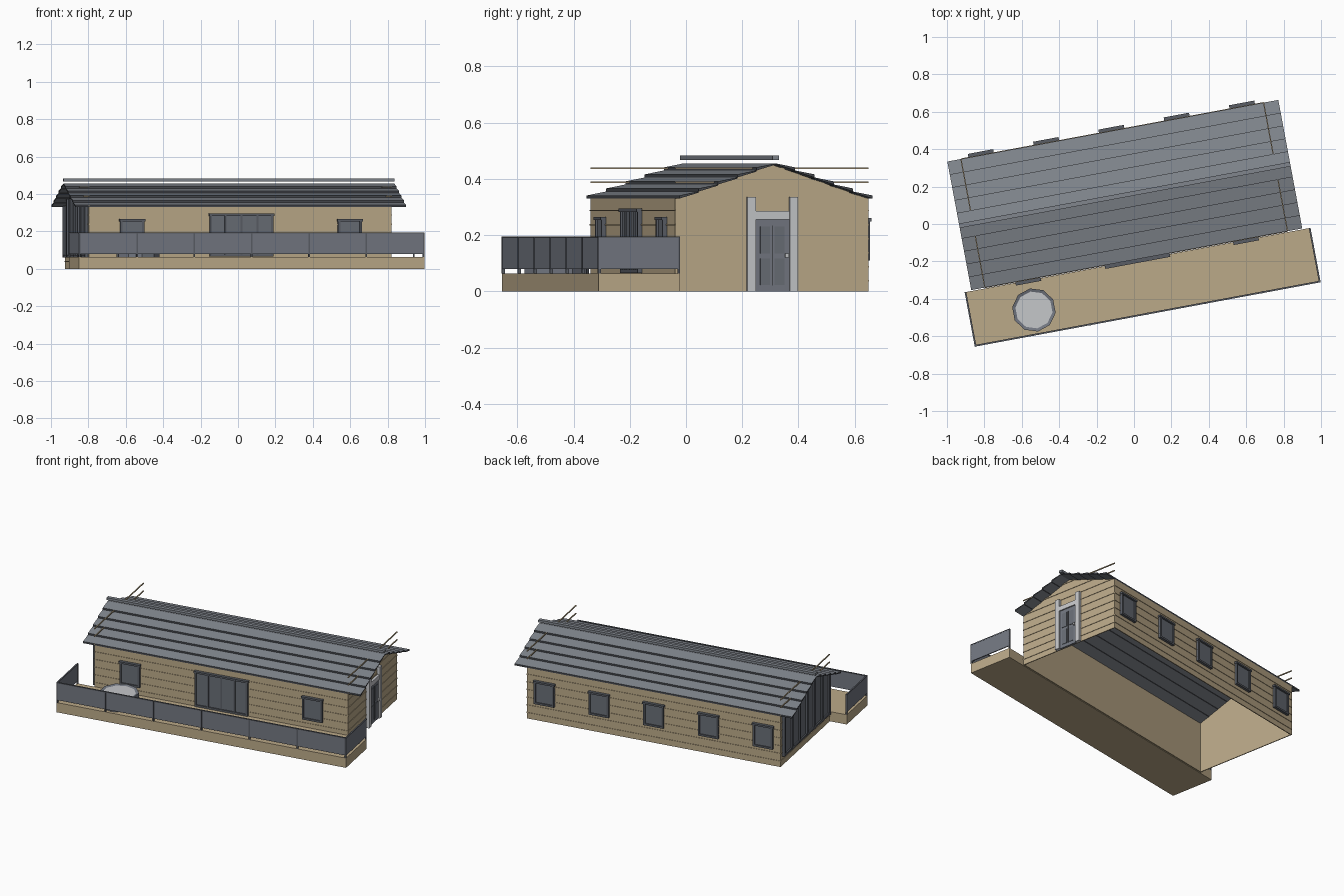
import bpy, bmesh, math

cube = bpy.data.objects.get("Cube")
if cube:
    bpy.data.objects.remove(cube, do_unlink=True)

TURN = math.radians(10.55)      # the whole building is turned on its plot
U0, U1 = -0.846, 0.80           # end walls
V0, V1 = -0.188, 0.511          # front and back walls
R0, R1 = -0.92, 0.88            # roof ends
VM = (V0 + V1) / 2
EAVE, RIDGE = 0.33, 0.455


def material(name, rgb):
    m = bpy.data.materials.new(name)
    m.use_nodes = True
    m.diffuse_color = (*rgb, 1)
    m.node_tree.nodes["Principled BSDF"].inputs["Base Color"].default_value = (*rgb, 1)
    return m


TAN = material("tan timber", (0.50, 0.40, 0.25))
SLATE = material("roof slate", (0.22, 0.24, 0.27))
DARK = material("dark slate edge", (0.06, 0.065, 0.075))
PANEL = material("grey panel", (0.17, 0.185, 0.22))
FRAME = material("dark grey frame", (0.10, 0.11, 0.13))
GLASS = material("window glass", (0.14, 0.155, 0.18))
PALE = material("pale grey", (0.56, 0.57, 0.59))


def finish(name, bm, *mats):
    bmesh.ops.recalc_face_normals(bm, faces=bm.faces)
    mesh = bpy.data.meshes.new(name)
    bm.to_mesh(mesh)
    bm.free()
    for m in mats:
        mesh.materials.append(m)
    ob = bpy.data.objects.new(name, mesh)
    ob.rotation_euler.z = TURN
    bpy.context.collection.objects.link(ob)
    return ob


def boxes(name, mat, items):
    """One object from boxes given as (u0, u1, v0, v1, z0, z1)."""
    bm = bmesh.new()
    for u0, u1, v0, v1, z0, z1 in items:
        vs = bmesh.ops.create_cube(bm, size=1)["verts"]
        for v in vs:
            v.co = ((u0 + u1) / 2 + v.co.x * (u1 - u0),
                    (v0 + v1) / 2 + v.co.y * (v1 - v0),
                    (z0 + z1) / 2 + v.co.z * (z1 - z0))
    return finish(name, bm, mat)


def prism(bm, profile, u0, u1):
    """Extrude a (v, z) profile along the length of the house."""
    start = bm.faces.new([bm.verts.new((u0, v, z)) for v, z in profile])
    out = bmesh.ops.extrude_face_region(bm, geom=[start], use_keep_orig=True)
    for e in out["geom"]:
        if isinstance(e, bmesh.types.BMVert):
            e.co.x = u1


def roof_z(v):
    return RIDGE - abs(v - VM) / (V1 - VM) * (RIDGE - EAVE)


# Walls: hollow shell, open below and under the roof
bm = bmesh.new()
prism(bm, [(V0, 0), (V0, EAVE), (VM, RIDGE - 0.004), (V1, EAVE), (V1, 0)], U0, U1)
bmesh.ops.recalc_face_normals(bm, faces=bm.faces)
bm.normal_update()
bmesh.ops.delete(bm, geom=[f for f in bm.faces if abs(f.normal.z) > 0.5],
                 context="FACES_ONLY")
walls = finish("walls", bm, TAN)
shell = walls.modifiers.new("thickness", "SOLIDIFY")
shell.thickness = 0.008

# Horizontal cladding battens; the gable ones run on past the roof slope
p = 0.003
rows = [0.035 + 0.05 * i for i in range(9)]
boxes("long_wall_battens", TAN,
      [(U0, U1, v - p, v + p, z, z + 0.005) for z in rows[:6] for v in (V0, V1)])
boxes("gable_battens", TAN,
      [(u - p, u + p, V0, V1, z, z + 0.006) for z in rows for u in (U0, U1)])

# Roof: five lapped rows on each slope, with dark lower edges
N, STEP = 5, 0.011
half = VM - V0
bm = bmesh.new()
for side in (-1, 1):
    for i in range(N):
        a = VM + side * half * i / N
        b = VM + side * half * (i + 1) / N
        prism(bm, [(a, roof_z(a)), (b, roof_z(b) + STEP),
                   (b, roof_z(b)), (a, roof_z(a) - 0.004)], R0, R1)
bmesh.ops.recalc_face_normals(bm, faces=bm.faces)
bm.normal_update()
for f in bm.faces:
    f.material_index = 1 if abs(f.normal.z) < 0.5 else 0
finish("roof", bm, SLATE, DARK)
boxes("ridge_cap", SLATE, [(R0, R1, VM - 0.012, VM + 0.012, 0.468, 0.483)])


# Windows on the long walls
def window(name, wall, out, uc, w, z0, z1, panes=1):
    def slab(u0, u1, za, zb, d):
        lo, hi = sorted((wall, wall + out * d))
        return (u0, u1, lo, hi, za, zb)
    a, b, t = uc - w / 2, uc + w / 2, 0.012
    parts = [slab(a, a + t, z0, z1, 0.016), slab(b - t, b, z0, z1, 0.016),
             slab(a, b, z0, z0 + t, 0.016), slab(a - 0.004, b + 0.004, z1 - t, z1, 0.02)]
    for i in range(1, panes):
        u = a + w * i / panes
        parts.append(slab(u - 0.005, u + 0.005, z0, z1, 0.014))
    boxes(name + "_frame", FRAME, parts)
    boxes(name + "_glass", GLASS, [slab(a, b, z0, z1 - 0.002, 0.009)])


for i in range(5):
    window(f"back_window_{i + 1}", V1, 1, -0.736 + 0.355 * i, 0.13, 0.11, 0.26)
window("front_window_right", V0, -1, -0.612, 0.13, 0.115, 0.265)
window("front_window_left", V0, -1, 0.572, 0.13, 0.115, 0.265)
window("terrace_door", V0, -1, -0.018, 0.345, 0.065, 0.295, 4)

# Glazed gable with upright bars under the slope
g0, g1, gz = V0 + 0.03, V1 - 0.03, 0.06
bm = bmesh.new()
prism(bm, [(g0, gz), (g0, roof_z(g0) - 0.012), (VM, RIDGE - 0.012),
           (g1, roof_z(g1) - 0.012), (g1, gz)], U0 - 0.008, U0)
finish("gable_glass", bm, GLASS)
bm = bmesh.new()
for i in range(7):
    v = g0 + (g1 - g0) * i / 6
    a, b = v - 0.008, v + 0.008
    prism(bm, [(a, gz), (a, roof_z(a) - 0.008), (b, roof_z(b) - 0.008), (b, gz)],
          U0 - 0.018, U0)
prism(bm, [(g0, gz), (g0, gz + 0.014), (g1, gz + 0.014), (g1, gz)], U0 - 0.016, U0)
finish("gable_glazing_bars", bm, FRAME)

# Entrance door in the other gable
d0, d1 = 0.07, 0.253
boxes("entrance_frame", PALE,
      [(U1, U1 + 0.02, d0, d0 + 0.03, 0, 0.335),
       (U1, U1 + 0.02, d1 - 0.03, d1, 0, 0.335),
       (U1, U1 + 0.018, d0, d1, 0.255, 0.285)])
boxes("entrance_door", PANEL, [(U1, U1 + 0.010, d0 + 0.03, d1 - 0.03, 0, 0.255)])
dm = (d0 + d1) / 2
boxes("entrance_door_panels", GLASS,
      [(U1, U1 + 0.013, v, v + 0.036, z, z + 0.095)
       for v in (dm - 0.044, dm + 0.008) for z in (0.022, 0.135)])
boxes("entrance_door_groove", DARK, [(U1, U1 + 0.012, dm - 0.002, dm + 0.002, 0.02, 0.235)])
boxes("door_handle", PALE, [(U1, U1 + 0.022, d1 - 0.046, d1 - 0.034, 0.12, 0.134)])

# Terrace deck
D0, D1, E0, E1, DZ = -0.956, 0.923, -0.488, -0.193, 0.063
boxes("terrace_deck", TAN, [(D0, D1, E0, E1, 0, DZ)])

# Terrace railing: panels, posts and top rail
t = 0.006
boxes("railing_panels", PANEL,
      [(D0, D1, E0, E0 + t, 0.08, 0.19),
       (D0, D0 + t, E0, E1, 0.08, 0.19),
       (D1 - t, D1, E0, E1, 0.08, 0.19)])
posts = []
for i in range(7):
    u = D0 + (D1 - D0 - 0.008) * i / 6
    posts.append((u, u + 0.008, E0 - 0.002, E0 + 0.009, DZ, 0.194))
for u in (D0, D1 - 0.008):
    posts.append((u, u + 0.008, E1 - 0.008, E1, DZ, 0.194))
boxes("railing_posts", FRAME, posts)
boxes("railing_top", FRAME,
      [(D0, D1, E0 - 0.001, E0 + 0.008, 0.189, 0.195),
       (D0 - 0.001, D0 + 0.008, E0, E1, 0.189, 0.195),
       (D1 - 0.008, D1 + 0.001, E0, E1, 0.189, 0.195)])

# Round tub with a rim and pale water
bm = bmesh.new()
bmesh.ops.create_cone(bm, cap_ends=True, segments=10, radius1=0.117, radius2=0.117, depth=0.08)
bmesh.ops.translate(bm, verts=bm.verts, vec=(-0.61, -0.354, DZ + 0.04))
bm.normal_update()
top = [f for f in bm.faces if f.normal.z > 0.9]
bmesh.ops.inset_region(bm, faces=top, thickness=0.017, depth=0)
for f in top:
    f.material_index = 1
    for v in f.verts:
        v.co.z -= 0.005
finish("tub", bm, PANEL, PALE)
